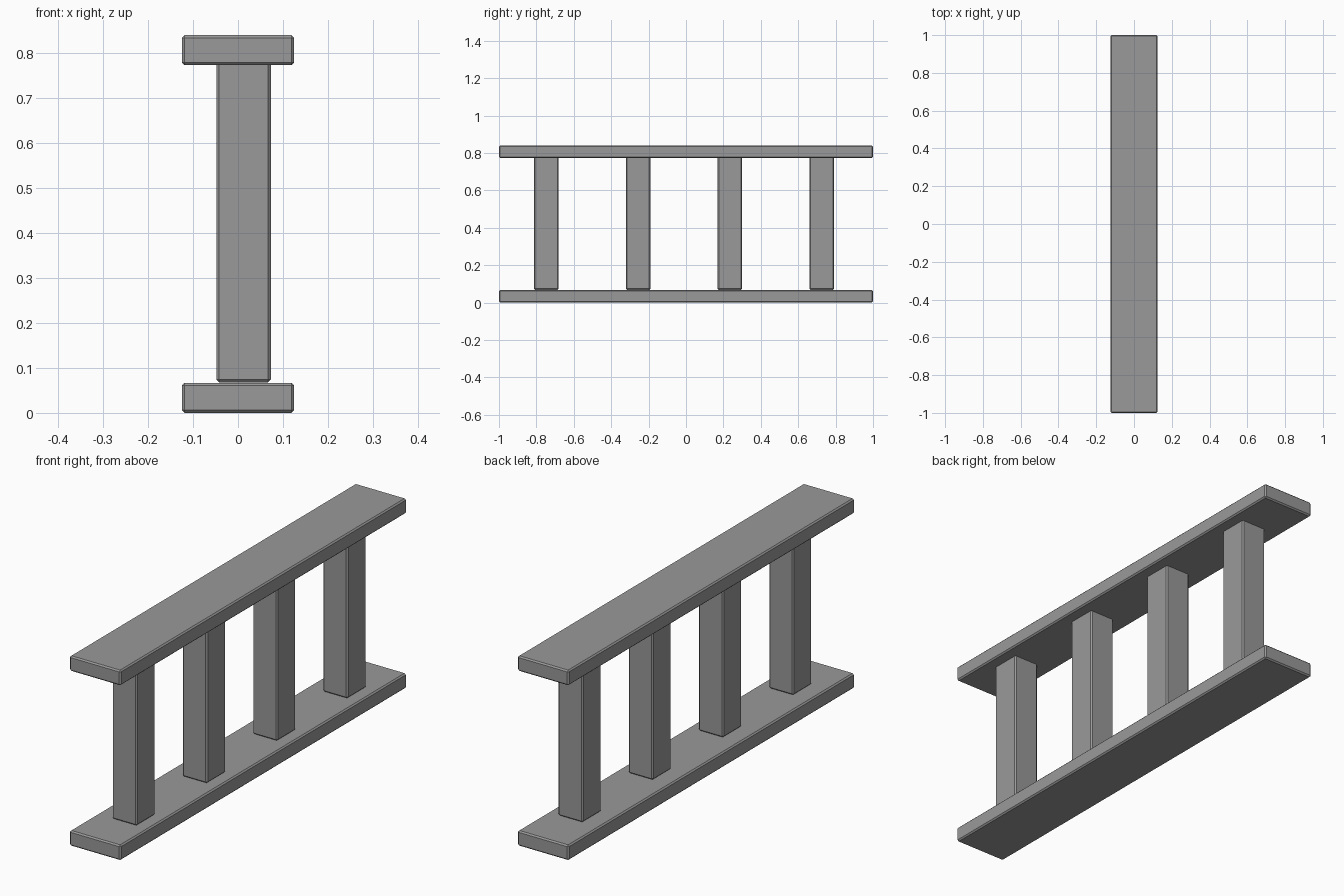
import bpy

cube = bpy.data.objects.get("Cube")
if cube:
    bpy.data.objects.remove(cube, do_unlink=True)

GREY = (0.32, 0.32, 0.32, 1.0)
grey = bpy.data.materials.new("plain_grey")
grey.use_nodes = True
grey.diffuse_color = GREY
grey.node_tree.nodes["Principled BSDF"].inputs["Base Color"].default_value = GREY


def beam(name, centre, size, chamfer=0.006):
    """Box with narrow flat chamfers on every edge."""
    bpy.ops.mesh.primitive_cube_add(size=1, location=centre)
    obj = bpy.context.object
    obj.name = name
    obj.scale = size
    bpy.ops.object.transform_apply(location=False, rotation=False, scale=True)
    bevel = obj.modifiers.new("chamfer", "BEVEL")
    bevel.width = chamfer
    bevel.segments = 1
    obj.data.materials.append(grey)
    return obj


# Long rails
RAIL = (0.25, 2.0, 0.067)
HEIGHT = 0.84
beam("bottom_rail", (0, 0, RAIL[2] / 2), RAIL)
beam("top_rail", (0, 0, HEIGHT - RAIL[2] / 2), RAIL)

# Evenly spaced posts, slightly off centre, seated on the bottom rail
POST_BOTTOM, POST_TOP = 0.068, 0.785
for i in range(4):
    beam(f"post_{i + 1}",
         (0.0125, -0.747 + i * 0.491, (POST_BOTTOM + POST_TOP) / 2),
         (0.121, 0.131, POST_TOP - POST_BOTTOM))
